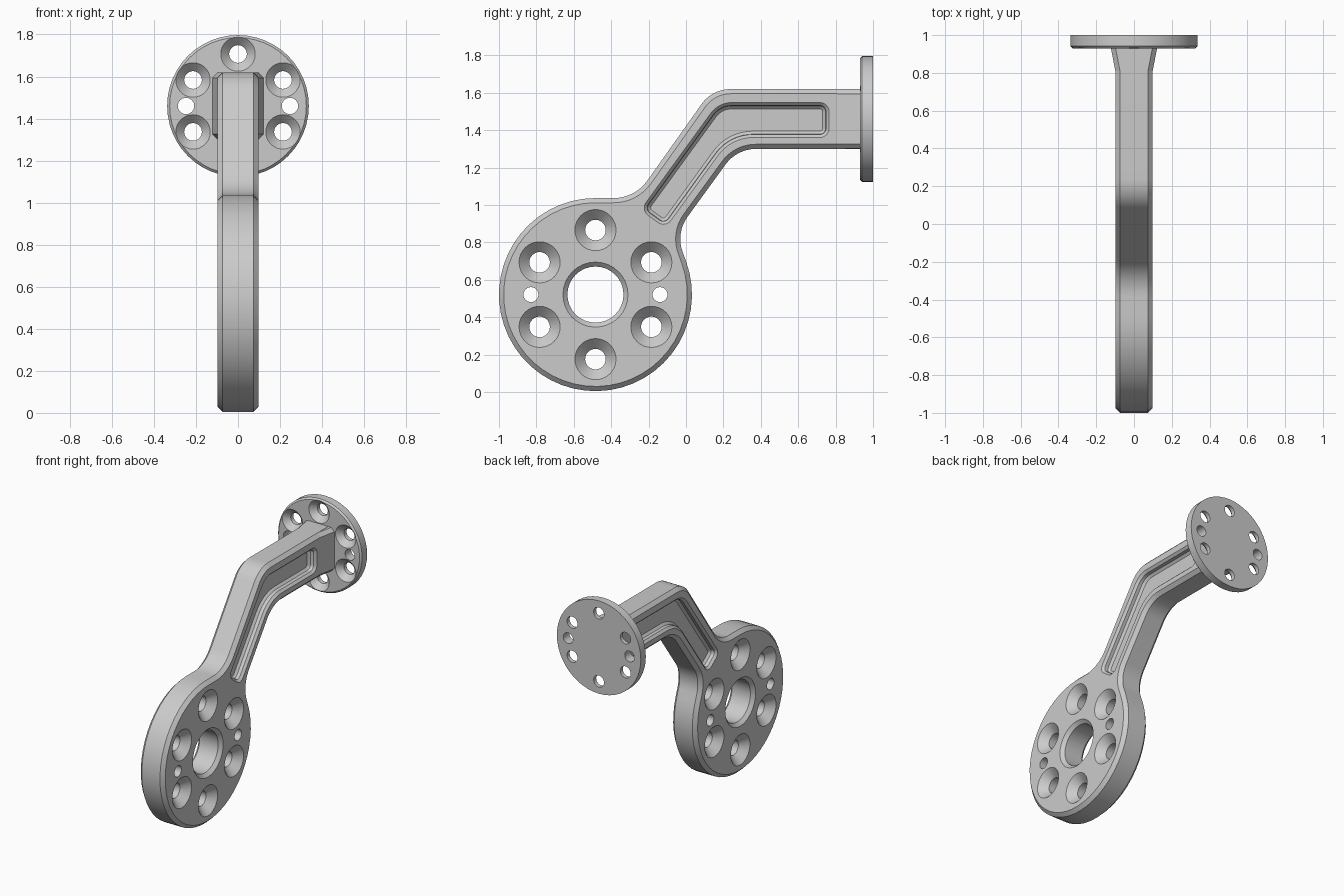
import bpy, bmesh
from math import sin, cos, tan, radians, pi
from mathutils import Vector

cube = bpy.data.objects.get("Cube")
if cube:
    bpy.data.objects.remove(cube, do_unlink=True)

grey = bpy.data.materials.new("light_grey_metal")
grey.use_nodes = True
GREY = (0.6, 0.6, 0.6, 1)
grey.diffuse_color = GREY
grey.node_tree.nodes["Principled BSDF"].inputs["Base Color"].default_value = GREY


# ---- helpers ----
def rounded(corners):
    """Closed outline from (y, z, radius) corners, radius 0 keeps a point."""
    out = []
    for i, (y, z, r) in enumerate(corners):
        p = Vector((y, z))
        if r == 0:
            out.append(p)
            continue
        a = (Vector(corners[i - 1][:2]) - p).normalized()
        b = (Vector(corners[(i + 1) % len(corners)][:2]) - p).normalized()
        half = a.angle(b) / 2
        centre = p + (a + b).normalized() * r / sin(half)
        start = p + a * r / tan(half) - centre
        end = p + b * r / tan(half) - centre
        sweep = start.angle(end)
        n = 8
        for k in range(n + 1):
            t = k / n
            out.append(centre + (start * sin((1 - t) * sweep) + end * sin(t * sweep)) / sin(sweep))
    return out


def inset(pts, d):
    """Move a counter-clockwise outline inward by d."""
    out = []
    for i, p in enumerate(pts):
        e1 = (p - pts[i - 1]).normalized()
        e2 = (pts[(i + 1) % len(pts)] - p).normalized()
        n1, n2 = Vector((-e1.y, e1.x)), Vector((-e2.y, e2.x))
        out.append(p + (n1 + n2) * d / (1 + n1.dot(n2)))
    return out


def loft(bm, rings):
    """Closed solid through rings of equal length."""
    loops = [[bm.verts.new(c) for c in ring] for ring in rings]
    for a, b in zip(loops, loops[1:]):
        for i in range(len(a)):
            bm.faces.new((a[i - 1], a[i], b[i], b[i - 1]))
    bm.faces.new(loops[0])
    bm.faces.new(loops[-1])


def stack(bm, outline, levels):
    """Side outline lofted along x through (x, inset) levels."""
    loft(bm, [[(x, p.x, p.y) for p in inset(outline, d)] for x, d in levels])


def lathe(bm, axis, u, v, profile, n=32):
    """Solid of revolution along x or y through (position, radius) points."""
    rings = []
    for t, r in profile:
        circle = [(u + r * cos(2 * pi * k / n), v + r * sin(2 * pi * k / n)) for k in range(n)]
        rings.append([(t, a, b) if axis == "x" else (a, t, b) for a, b in circle])
    loft(bm, rings)


def make(name, bm):
    bmesh.ops.recalc_face_normals(bm, faces=bm.faces)
    mesh = bpy.data.meshes.new(name)
    bm.to_mesh(mesh)
    bm.free()
    mesh.materials.append(grey)
    ob = bpy.data.objects.new(name, mesh)
    bpy.context.collection.objects.link(ob)
    return ob


def activate(ob):
    bpy.ops.object.select_all(action="DESELECT")
    ob.select_set(True)
    bpy.context.view_layer.objects.active = ob


def cut(ob, cutter):
    cutter.hide_render = True
    mod = ob.modifiers.new("holes", "BOOLEAN")
    mod.operation = "DIFFERENCE"
    mod.solver = "EXACT"
    mod.object = cutter
    activate(ob)
    bpy.ops.object.modifier_apply(modifier=mod.name)
    bpy.data.objects.remove(cutter, do_unlink=True)


def polar(cx, cy, r, degrees):
    return cx + r * cos(radians(degrees)), cy + r * sin(radians(degrees))


# ---- bracket body: round hub and bent arm ----
HW, CH = 0.098, 0.025
HUB_Y, HUB_Z, HUB_R = -0.484, 0.521, 0.516
ARM_LOW, ARM_TOP, ARM_END = 1.30, 1.62, 0.97
hub_arc = [(*polar(HUB_Y, HUB_Z, HUB_R, 90 + 290 * k / 40), 0) for k in range(41)]
outline = rounded(hub_arc + [
    (-0.055, 0.85, 0.2), (0.272, ARM_LOW, 0.2),
    (ARM_END, ARM_LOW, 0), (ARM_END, ARM_TOP, 0),
    (0.14, ARM_TOP, 0.19), (-0.273, 1.037, 0.22)])
bm = bmesh.new()
stack(bm, outline, [(-HW, CH), (-HW + CH, 0), (HW - CH, 0), (HW, CH)])
body = make("bracket_body", bm)

# pockets on both sides of the arm, hub bore and hub holes
pocket = rounded([
    (-0.243, 0.974, 0.05), (-0.11, 0.877, 0.05), (0.241, 1.361, 0.23),
    (0.765, 1.361, 0.05), (0.765, 1.548, 0.05), (0.174, 1.548, 0.14)])
bm = bmesh.new()
for s in (-1, 1):
    stack(bm, pocket, [(s * (HW + 0.01), -0.01), (s * (HW - 0.016), 0.016),
                       (s * (HW - 0.04), 0.018), (s * (HW - 0.055), 0.034)])


def double_sunk(y, z, r_in, r_out):
    depth, e = r_out - r_in, 0.01
    half = [(HW + e, r_out + e), (HW - depth, r_in)]
    lathe(bm, "x", y, z, half + [(-t, r) for t, r in reversed(half)])


double_sunk(HUB_Y, HUB_Z, 0.15, 0.174)
for k in range(6):
    double_sunk(*polar(HUB_Y, HUB_Z, 0.345, 30 + 60 * k), 0.055, 0.11)
for a in (0, 180):
    lathe(bm, "x", *polar(HUB_Y, HUB_Z, 0.345, a), [(-0.2, 0.04), (0.2, 0.04)], 24)
cut(body, make("body_cutter", bm))

# ---- flared arm end against the flange ----
bm = bmesh.new()
rings = []
for y, w in ((0.80, HW - 0.001), (0.945, 0.125)):
    lo, hi = ARM_LOW + 0.001, ARM_TOP - 0.001
    section = [(-w, lo + CH), (-w + CH, lo), (w - CH, lo), (w, lo + CH),
               (w, hi - CH), (w - CH, hi), (-w + CH, hi), (-w, hi - CH)]
    rings.append([(x, y, z) for x, z in section])
loft(bm, rings)
flare = make("arm_flare", bm)

# ---- round mounting flange ----
FL_Z, FL_R, FRONT, BACK = 1.46, 0.337, 0.93, 1.0
bm = bmesh.new()
lathe(bm, "y", 0, FL_Z, [(FRONT, FL_R - 0.012), (FRONT + 0.012, FL_R), (BACK, FL_R)], 48)
flange = make("mounting_flange", bm)
bm = bmesh.new()
for k in range(6):
    lathe(bm, "y", *polar(0, FL_Z, 0.247, 30 + 60 * k),
          [(FRONT - 0.01, 0.092), (FRONT + 0.04, 0.042), (BACK + 0.1, 0.042)])
for a in (0, 180):
    lathe(bm, "y", *polar(0, FL_Z, 0.247, a), [(FRONT - 0.1, 0.039), (BACK + 0.1, 0.039)], 24)
cut(flange, make("flange_cutter", bm))

for ob in (body, flare, flange):
    activate(ob)
    bpy.ops.object.shade_smooth_by_angle(angle=radians(30))
